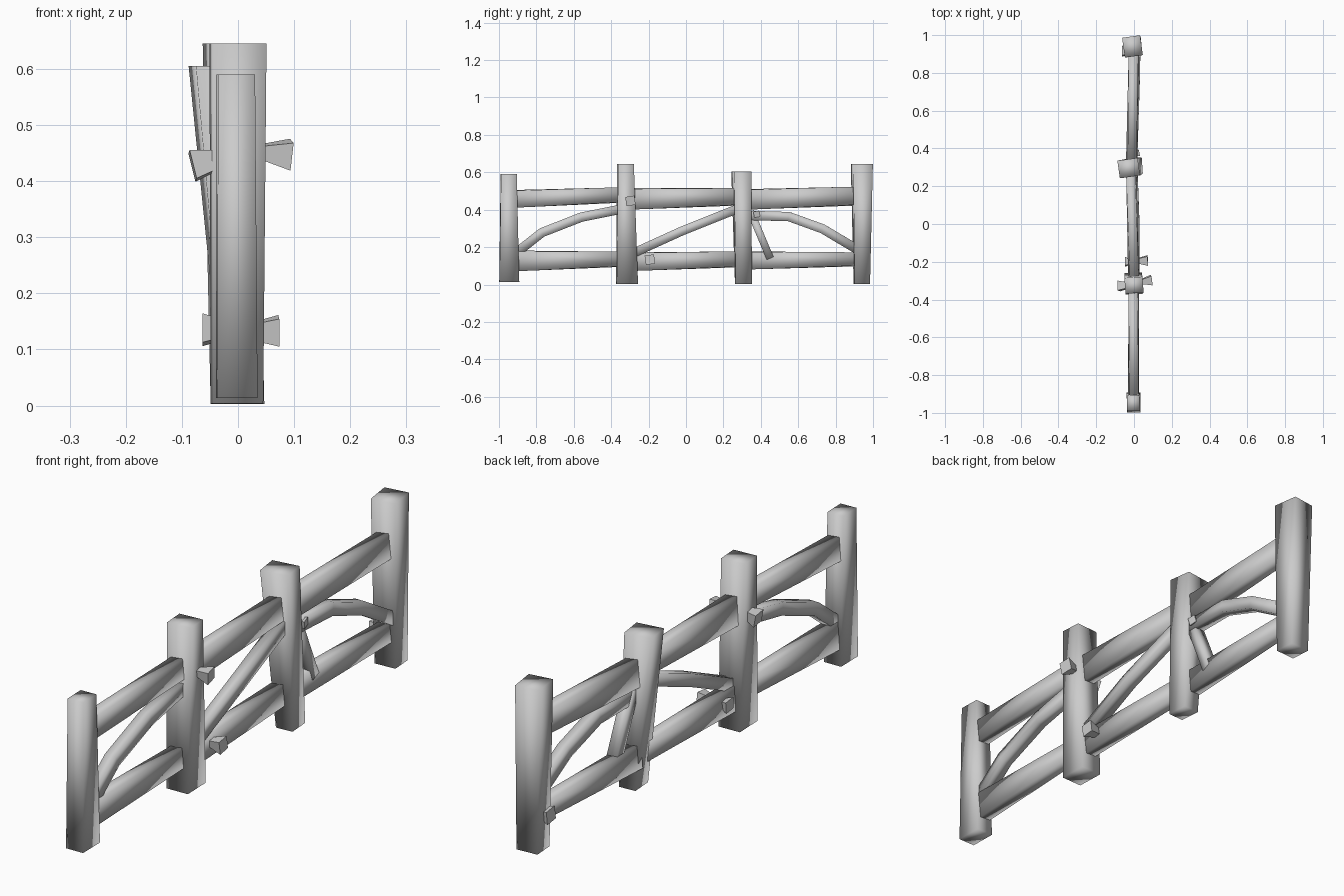
import bpy, bmesh, math
from mathutils import Vector

cube = bpy.data.objects.get("Cube")
if cube:
    bpy.data.objects.remove(cube, do_unlink=True)

X, Y, Z = Vector((1, 0, 0)), Vector((0, 1, 0)), Vector((0, 0, 1))

wood = bpy.data.materials.new("pale_grey_wood")
COLOUR = (0.6, 0.6, 0.6, 1)
wood.diffuse_color = COLOUR
wood.use_nodes = True
for node in wood.node_tree.nodes:
    if node.type == 'BSDF_PRINCIPLED':
        node.inputs["Base Color"].default_value = COLOUR
        node.inputs["Roughness"].default_value = 0.8


def beam(name, sections, side=X, axis=None, smooth=True):
    """Four-sided beam lofted through (centre, half width, half depth, twist in degrees)."""
    bm = bmesh.new()
    pts = [Vector(s[0]) for s in sections]
    rings = []
    for i, (_, hu, hv, twist) in enumerate(sections):
        t = axis or (pts[min(i + 1, len(pts) - 1)] - pts[max(i - 1, 0)]).normalized()
        v = t.cross(side).normalized()
        u = v.cross(t).normalized()
        c, s = math.cos(math.radians(twist)), math.sin(math.radians(twist))
        ring = []
        for a, b in ((-hu, -hv), (hu, -hv), (hu, hv), (-hu, hv)):
            ring.append(bm.verts.new(pts[i] + u * (a * c - b * s) + v * (a * s + b * c)))
        rings.append(ring)
    for lo, hi in zip(rings, rings[1:]):
        for k in range(4):
            n = (k + 1) % 4
            bm.faces.new((lo[k], lo[n], hi[n], hi[k]))
    bm.faces.new(rings[0][::-1])
    bm.faces.new(rings[-1])
    bmesh.ops.recalc_face_normals(bm, faces=bm.faces[:])
    for f in bm.faces:
        f.smooth = smooth
    mesh = bpy.data.meshes.new(name)
    bm.to_mesh(mesh)
    bm.free()
    mesh.materials.append(wood)
    obj = bpy.data.objects.new(name, mesh)
    bpy.context.collection.objects.link(obj)
    return obj


# Posts: (bottom centre, half x, half y), (top centre, half x, half y), twist
posts = [
    (((-0.002, -0.945, 0.013), 0.036, 0.053), ((-0.004, -0.948, 0.59), 0.033, 0.042), 2),
    (((-0.002, -0.315, 0.004), 0.045, 0.057), ((0.000, -0.324, 0.645), 0.048, 0.042), 4),
    (((0.010, 0.307, 0.003), 0.034, 0.043), ((-0.028, 0.296, 0.605), 0.054, 0.047), 8),
    (((-0.003, 0.940, 0.003), 0.043, 0.041), ((-0.008, 0.940, 0.645), 0.048, 0.053), 8),
]
for i, (low, high, twist) in enumerate(posts, 1):
    beam(f"post_{i}", [(*low, twist / 2), (*high, twist)], axis=Z)

# Rails: start y, end y, then (x, bottom z, top z) at each end
rails = [
    ("upper_rail_1", -0.93, -0.33, (-0.003, 0.41, 0.505), (-0.002, 0.438, 0.52)),
    ("upper_rail_2", -0.31, 0.28, (-0.002, 0.40, 0.515), (-0.014, 0.422, 0.515)),
    ("upper_rail_3", 0.32, 0.91, (-0.014, 0.40, 0.51), (0.000, 0.422, 0.523)),
    ("lower_rail_1", -0.93, -0.33, (-0.003, 0.07, 0.182), (-0.002, 0.095, 0.175)),
    ("lower_rail_2", -0.30, 0.28, (0.000, 0.072, 0.172), (-0.012, 0.092, 0.177)),
    ("lower_rail_3", 0.32, 0.91, (-0.012, 0.08, 0.177), (0.000, 0.097, 0.172)),
]
for name, y0, y1, a, b in rails:
    beam(name, [((x, y, (lo + hi) / 2), 0.024, (hi - lo) / 2 - 0.002, tw)
                for (x, lo, hi), y, tw in ((a, y0, 5), (b, y1, -5))])

# Braces: path points (x, y, z) with a half thickness
braces = [
    ("left_arched_brace", 0.025, [(0, -0.92, 0.16), (0.0, -0.77, 0.278),
                                  (0.0, -0.56, 0.36), (0.0, -0.32, 0.408)]),
    ("middle_brace", 0.024, [(0.006, -0.31, 0.155), (0.008, -0.02, 0.287), (-0.004, 0.30, 0.415)]),
    ("right_arched_brace", 0.025, [(-0.005, 0.31, 0.37), (0.002, 0.55, 0.363),
                                   (0.008, 0.73, 0.298), (0.012, 0.92, 0.185)]),
    ("short_brace", 0.02, [(-0.005, 0.345, 0.39), (-0.003, 0.45, 0.14)]),
]
for name, r, path in braces:
    beam(name, [(p, 0.022, r, 0) for p in path])

# Flared pegs: inner end, outer end, half size at each end, twist
pegs = [
    ("upper_left_peg", (0.040, -0.305, 0.452), (0.093, -0.297, 0.447), 0.012, 0.025, 8),
    ("lower_left_peg", (0.015, -0.195, 0.132), (0.073, -0.193, 0.133), 0.012, 0.025, 8),
    ("upper_right_peg", (-0.040, -0.325, 0.437), (-0.081, -0.328, 0.427), 0.017, 0.026, 6),
    ("lower_right_peg", (-0.015, -0.200, 0.132), (-0.047, -0.200, 0.130), 0.012, 0.023, 8),
    ("end_post_peg", (-0.035, 0.915, 0.135), (-0.063, 0.915, 0.135), 0.018, 0.026, 8),
    ("brace_peg", (0.000, 0.372, 0.378), (0.027, 0.378, 0.376), 0.010, 0.016, 12),
]
for name, a, b, ra, rb, twist in pegs:
    beam(name, [(a, ra, ra, twist), (b, rb, rb, twist)], side=Y, smooth=False)
